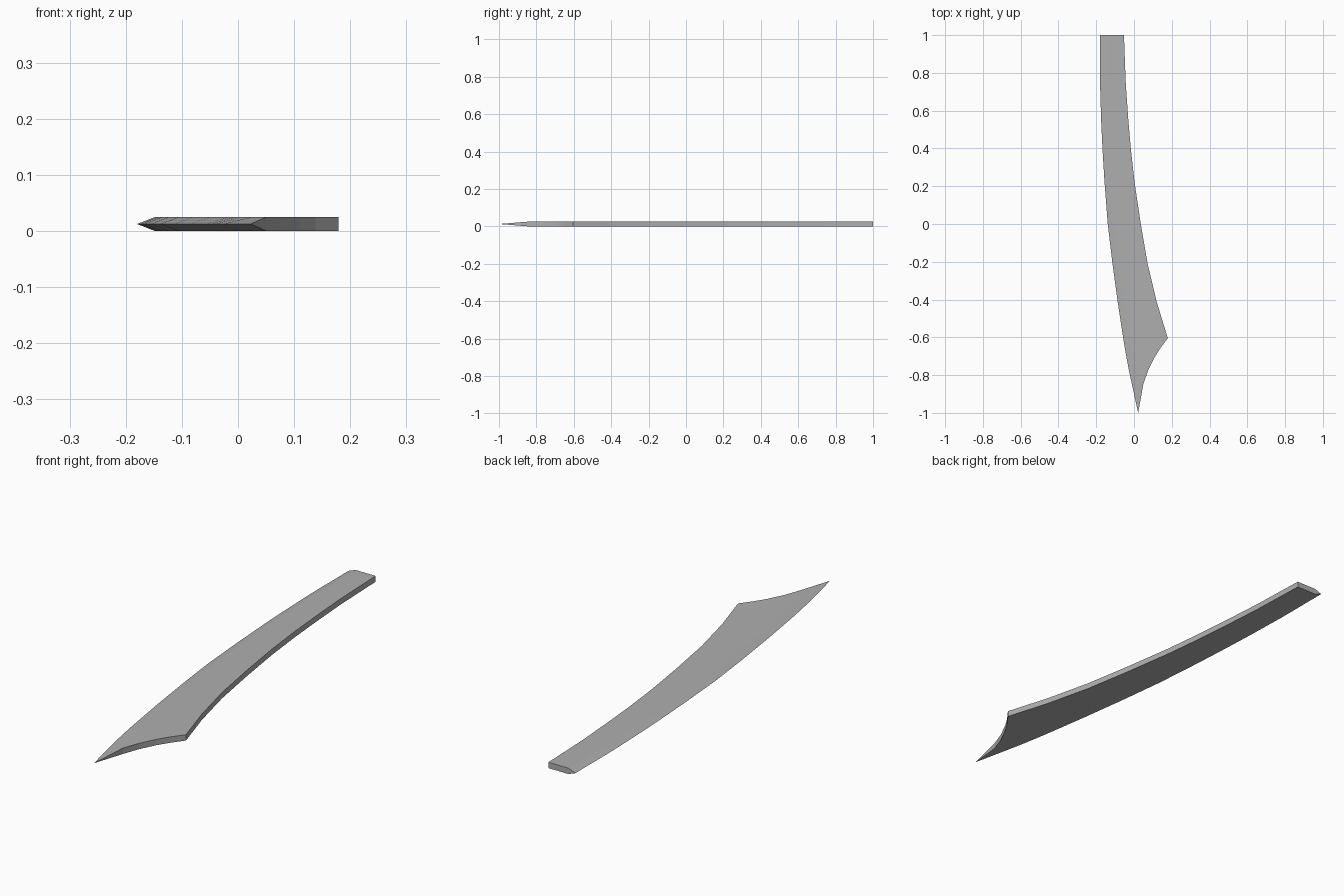
import bpy, bmesh

if "Cube" in bpy.data.objects:
    bpy.data.objects.remove(bpy.data.objects["Cube"])

T = 0.025  # blade thickness

# stations along the blade: y, cutting edge x, bevel width, spine x
stations = [
    (1.0, -0.18, 0.032, -0.053), (0.75, -0.18, 0.032, -0.044),
    (0.55, -0.174, 0.032, -0.03), (0.40, -0.167, 0.032, -0.017),
    (0.22, -0.156, 0.033, 0.003), (0.0, -0.139, 0.034, 0.036),
    (-0.21, -0.114, 0.035, 0.072), (-0.415, -0.086, 0.037, 0.121),
    (-0.605, -0.057, 0.041, 0.179), (-0.66, -0.048, 0.043, 0.138),
    (-0.705, -0.040, 0.046, 0.110), (-0.775, -0.027, 0.052, 0.075),
]

bm = bmesh.new()


def section(y, edge, bevel, spine):
    # edge, top bevel, top spine, bottom spine, bottom bevel
    return [bm.verts.new(p) for p in (
        (edge, y, T / 2), (edge + bevel, y, T), (spine, y, T),
        (spine, y, 0), (edge + bevel, y, 0))]


# blade body
rings = [section(*s) for s in stations]
bm.faces.new(rings[0])
for a, b in zip(rings, rings[1:]):
    for i in range(5):
        j = (i + 1) % 5
        bm.faces.new((a[i], a[j], b[j], b[i]))

# point, where the bevels run out against the clipped spine
e, bt, st, sb, bb = rings[-1]
top = bm.verts.new((0.05, -0.845, T))
bot = bm.verts.new((0.05, -0.845, 0))
tip = bm.verts.new((0.022, -1.0, T / 2))
for f in ((bt, st, top), (sb, bb, bot), (st, sb, bot, top),
          (e, bt, top, tip), (bb, e, tip, bot), (top, bot, tip)):
    bm.faces.new(f)

bmesh.ops.recalc_face_normals(bm, faces=bm.faces)
mesh = bpy.data.meshes.new("blade")
bm.to_mesh(mesh)
bm.free()

# dark steel
steel = bpy.data.materials.new("dark_steel")
steel.diffuse_color = (0.43, 0.43, 0.43, 1)
steel.use_nodes = True
steel.node_tree.nodes["Principled BSDF"].inputs["Base Color"].default_value = steel.diffuse_color
mesh.materials.append(steel)
bpy.context.collection.objects.link(bpy.data.objects.new("blade", mesh))
